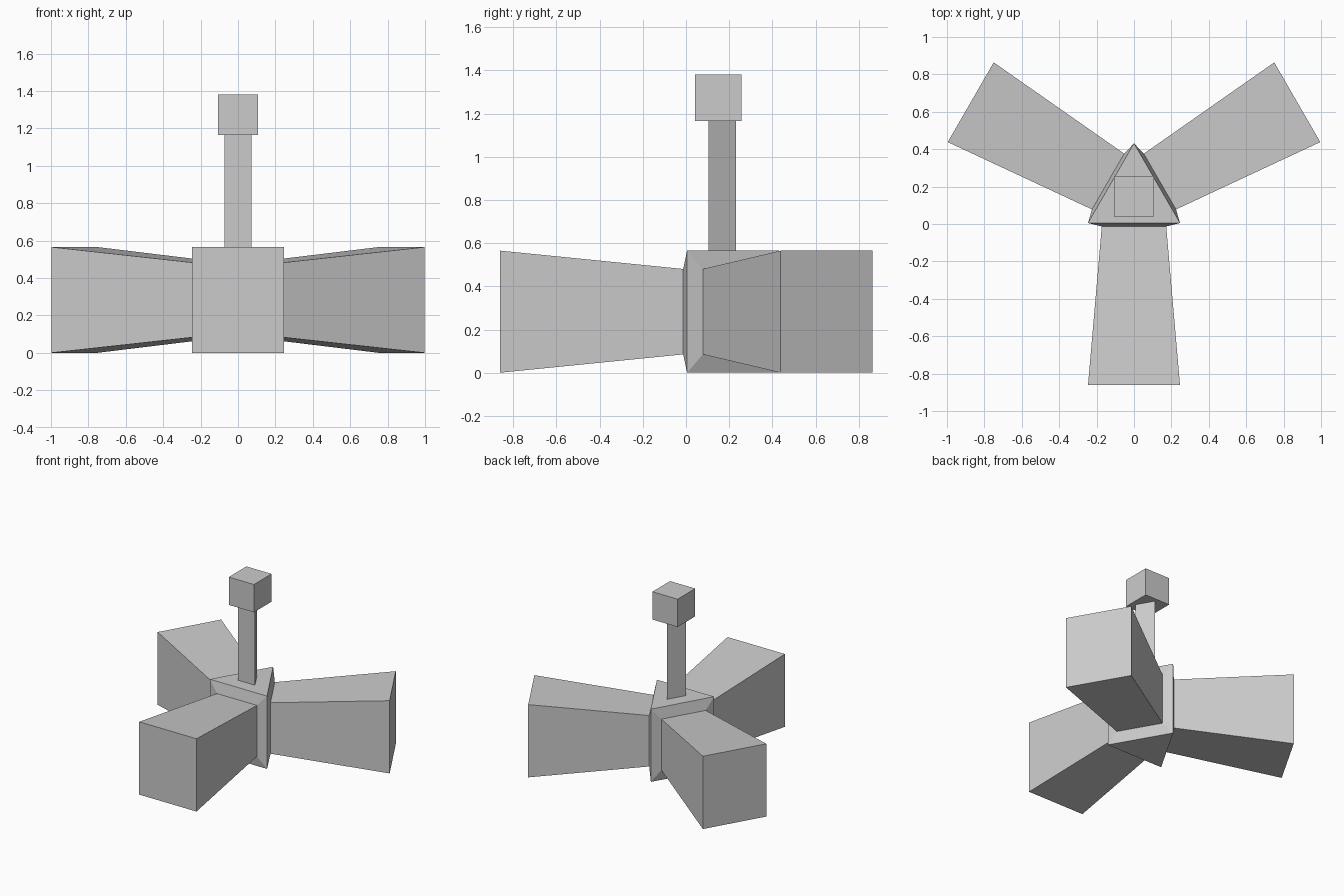
import bpy, bmesh, math
from mathutils import Vector

if "Cube" in bpy.data.objects:
    bpy.data.objects.remove(bpy.data.objects["Cube"])

grey = bpy.data.materials.new("plain_grey")
grey.diffuse_color = (0.6, 0.6, 0.6, 1)
grey.use_nodes = True
grey.node_tree.nodes["Principled BSDF"].inputs["Base Color"].default_value = grey.diffuse_color

CENTRE_Y = 0.147
HUB_HEIGHT = 0.565


def finish(bm, name):
    bmesh.ops.recalc_face_normals(bm, faces=bm.faces)
    mesh = bpy.data.meshes.new(name)
    bm.to_mesh(mesh)
    bm.free()
    mesh.materials.append(grey)
    obj = bpy.data.objects.new(name, mesh)
    bpy.context.collection.objects.link(obj)
    return obj


def extrude(bm, face, distance, scale):
    """Extrude one face along its normal, scaling it about its centre."""
    normal = face.normal.copy()
    new = bmesh.ops.extrude_discrete_faces(bm, faces=[face])["faces"][0]
    centre = new.calc_center_median()
    for v in new.verts:
        v.co = centre + (v.co - centre) * scale + normal * distance
    bm.normal_update()
    return new


# Triangular hub
bm = bmesh.new()
corners = []
for deg in (90, 210, 330):
    a = math.radians(deg)
    corners.append(bm.verts.new((0.284 * math.cos(a), CENTRE_Y + 0.284 * math.sin(a), 0)))
base = bm.faces.new(corners)
lifted = bmesh.ops.extrude_face_region(bm, geom=[base], use_keep_orig=True)["geom"]
for v in lifted:
    if isinstance(v, bmesh.types.BMVert):
        v.co.z = HUB_HEIGHT
bmesh.ops.recalc_face_normals(bm, faces=bm.faces)
bm.normal_update()
sides = [f for f in bm.faces if abs(f.normal.z) < 0.1]
top = max(bm.faces, key=lambda f: f.normal.z)

# Three flaring arms, each growing from a narrowed collar
for side in sides:
    collar = extrude(bm, side, 0.018, 0.7)
    extrude(bm, collar, 0.848, 1 / 0.7)

# Triangular post
foot = extrude(bm, top, 0, 0.296)
extrude(bm, foot, 0.60, 1)
finish(bm, "hub_with_arms_and_post")

# Cube on top of the post
bm = bmesh.new()
bmesh.ops.create_cube(bm, size=0.216)
bmesh.ops.translate(bm, verts=bm.verts, vec=Vector((0, CENTRE_Y + 0.002, 1.273)))
finish(bm, "post_cap")
